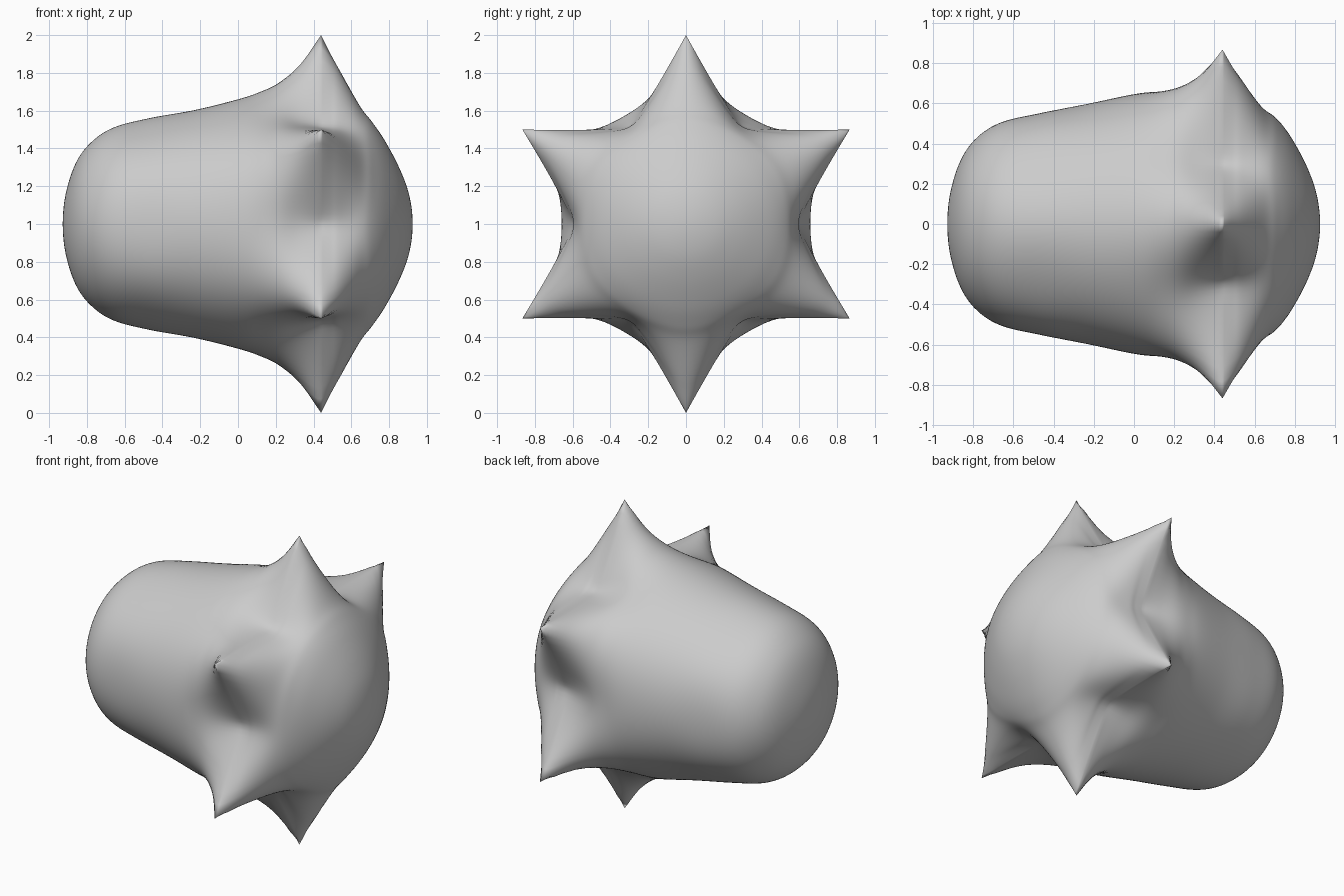
import bpy, math

if "Cube" in bpy.data.objects:
    bpy.data.objects.remove(bpy.data.objects["Cube"])

TIP_X = 0.44
# Profile stations: (x, radius through a spike, radius through a valley)
BACK = [(-.928, 0, 0), (-.912, .16, .16), (-.86, .32, .32), (-.78, .43, .43),
        (-.66, .51, .505), (-.47, .56, .55), (-.23, .603, .597), (0, .66, .645),
        (.12, .70, .657), (.22, .75, .655), (.33, .845, .628), (TIP_X, 1.0, .598)]
FRONT = [(TIP_X, 1.0, .598), (.49, .90, .595), (.54, .81, .592), (.645, .625, .565),
         (.71, .54, .522), (.78, .437, .432), (.857, .29, .29), (.907, .15, .15),
         (.925, 0, 0)]


def smooth(points, steps):
    """Spline through stations; poles are mirrored so they close round."""
    def phantom(a, b):
        if a[1] == 0:
            return (b[0], -b[1], -b[2])
        return tuple(2 * p - q for p, q in zip(a, b))
    pts = [phantom(points[0], points[1])] + points + [phantom(points[-1], points[-2])]
    out = []
    for i in range(1, len(pts) - 2):
        p0, p1, p2, p3 = pts[i - 1:i + 3]
        for k in range(steps):
            t = k / steps
            out.append(tuple(.5 * (2 * b + (c - a) * t + (2 * a - 5 * b + 4 * c - d) * t * t
                                   + (3 * b - a - 3 * c + d) * t ** 3)
                             for a, b, c, d in zip(p0, p1, p2, p3)))
    return out + [points[-1]]


def star(u, d):
    """0 in a valley, 1 on a spike: straight-sided star, rounder away from the tips."""
    full = math.pi / 6
    far = math.sqrt(full * full + d * d) - d
    v = 1 - (math.sqrt(u * u + d * d) - d) / far
    e = .1 + d
    v = (math.sqrt(v * v + e * e) - e) / (math.sqrt(1 + e * e) - e)
    s = (.5 / math.cos(full * (1 + v)) - .57735) / .42265
    wave = .5 + .5 * math.cos(6 * u)
    w = math.exp(-(d / .2) ** 2)
    return w * s + (1 - w) * wave


# Body with six spikes, swept along x
N = 144
rings = smooth(BACK, 6)[:-1] + smooth(FRONT, 6)
verts, faces = [(rings[0][0], 0, 1)], []
for x, tip, valley in rings[1:-1]:
    for j in range(N):
        a = 2 * math.pi * j / N
        u = abs((a + math.pi / 6) % (math.pi / 3) - math.pi / 6)
        r = valley + (tip - valley) * star(u, abs(x - TIP_X))
        verts.append((x, r * math.sin(a), 1 + r * math.cos(a)))
verts.append((rings[-1][0], 0, 1))
M, last = len(rings) - 2, len(verts) - 1
for j in range(N):
    k = (j + 1) % N
    faces.append((0, 1 + j, 1 + k))
    faces.append((last, 1 + (M - 1) * N + k, 1 + (M - 1) * N + j))
    for i in range(M - 1):
        b = 1 + i * N
        faces.append((b + j, b + N + j, b + N + k, b + k))

mesh = bpy.data.meshes.new("spiked_body")
mesh.from_pydata(verts, [], faces)
mesh.update()
body = bpy.data.objects.new("spiked_body", mesh)
bpy.context.collection.objects.link(body)
mesh.polygons.foreach_set("use_smooth", [True] * len(mesh.polygons))

# Make all normals point outwards
import bmesh
bm = bmesh.new()
bm.from_mesh(mesh)
bmesh.ops.recalc_face_normals(bm, faces=bm.faces)
bm.to_mesh(mesh)
bm.free()
